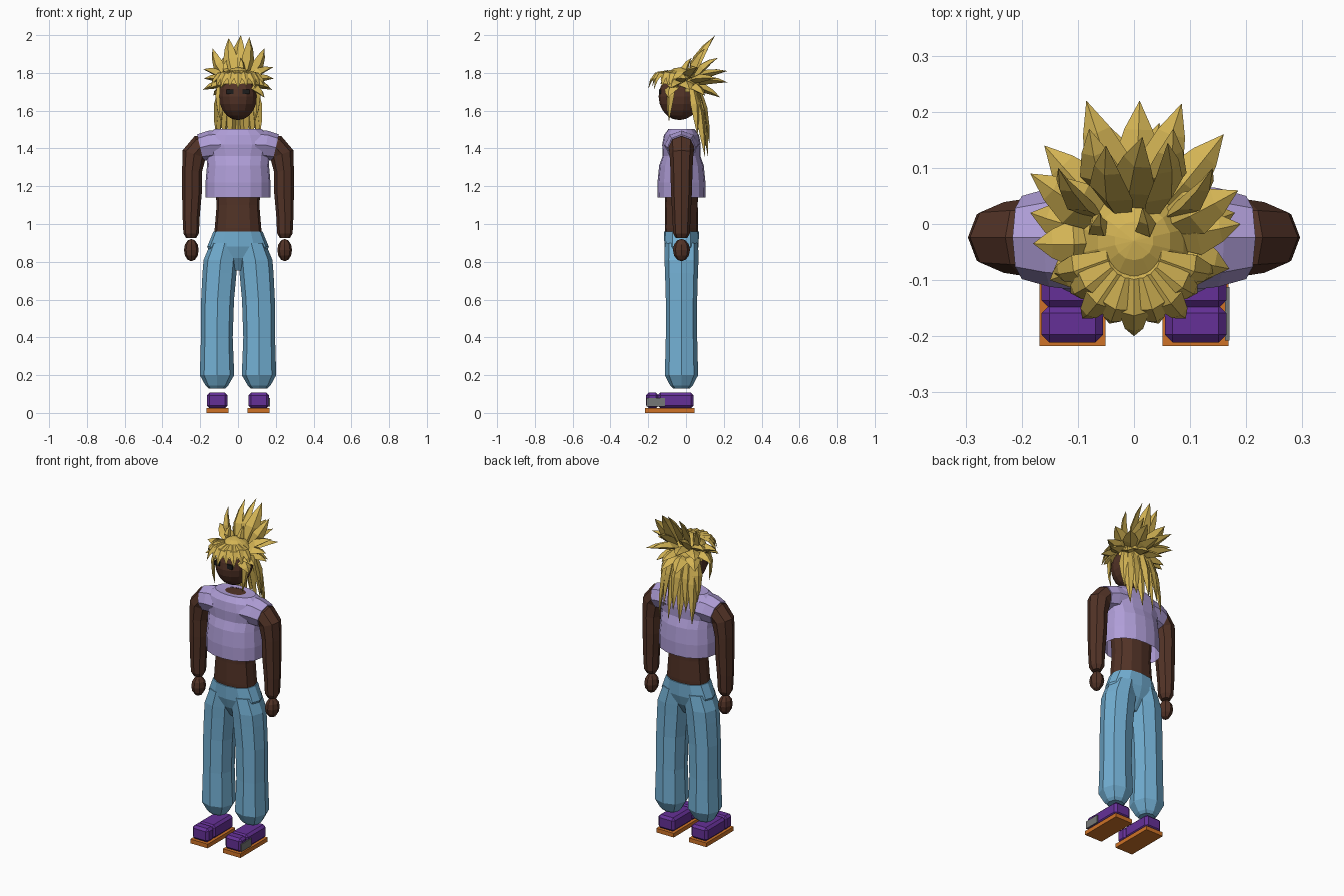
import bpy, bmesh, math
from mathutils import Vector

if "Cube" in bpy.data.objects:
    bpy.data.objects.remove(bpy.data.objects["Cube"])


def material(name, rgb):
    m = bpy.data.materials.new(name)
    m.diffuse_color = (*rgb, 1)
    m.use_nodes = True
    m.node_tree.nodes["Principled BSDF"].inputs["Base Color"].default_value = m.diffuse_color
    return m


SKIN = material("brown skin", (0.085, 0.033, 0.02))
HAIR = material("golden hair", (0.66, 0.46, 0.09))
SHIRT = material("lavender cloth", (0.43, 0.34, 0.68))
PANTS = material("light blue cloth", (0.17, 0.43, 0.65))
SHOE = material("purple shoe", (0.13, 0.03, 0.31))
SOLE = material("orange sole", (0.62, 0.17, 0.02))
GREY = material("grey buckle", (0.18, 0.19, 0.185))
BLACK = material("black eye", (0.012, 0.012, 0.012))


def finish(bm, name, mat):
    bmesh.ops.recalc_face_normals(bm, faces=bm.faces)
    me = bpy.data.meshes.new(name)
    bm.to_mesh(me)
    bm.free()
    me.materials.append(mat)
    ob = bpy.data.objects.new(name, me)
    bpy.context.collection.objects.link(ob)
    return ob


def tube(name, mat, rings, sides=8, upright=False, caps=(True, True), square=1.0, mirror=False):
    """Loft rings (x, y, z, in-plane radius, depth radius) along a path in the xz plane."""
    bm = bmesh.new()
    pts = [Vector(r[:3]) for r in rings]
    loops = []
    for i, (p, r) in enumerate(zip(pts, rings)):
        t = Vector((0, 0, 1)) if upright else (pts[min(i + 1, len(pts) - 1)] - pts[max(i - 1, 0)]).normalized()
        u = Vector((0, 1, 0)).cross(t)
        loop = []
        for k in range(sides):
            a = math.tau * k / sides
            s = 1 + (square - 1) * abs(math.sin(2 * a))
            loop.append(bm.verts.new(p + u * r[3] * s * math.cos(a) + Vector((0, r[4] * s * math.sin(a), 0))))
        loops.append(loop)
    for a, b in zip(loops, loops[1:]):
        for k in range(sides):
            j = (k + 1) % sides
            bm.faces.new((a[k], a[j], b[j], b[k]))
    if caps[0]:
        bm.faces.new(loops[0])
    if caps[1]:
        bm.faces.new(loops[-1])
    ob = finish(bm, name, mat)
    if mirror:
        ob.modifiers.new("mirror", 'MIRROR').use_bisect_axis[0] = False
    return ob


def box(name, mat, lo, hi, bevel=0.0, mirror=False):
    bm = bmesh.new()
    bmesh.ops.create_cube(bm, size=1)
    for v in bm.verts:
        v.co = [(l + h) / 2 + c * (h - l) for l, h, c in zip(lo, hi, v.co)]
    if bevel:
        bmesh.ops.bevel(bm, geom=bm.edges[:], offset=bevel, segments=1, affect='EDGES')
    ob = finish(bm, name, mat)
    if mirror:
        ob.modifiers.new("mirror", 'MIRROR')
    return ob


def ball(name, mat, centre, radii, u=10, v=8, keep=None, mirror=False):
    bm = bmesh.new()
    bmesh.ops.create_uvsphere(bm, u_segments=u, v_segments=v, radius=1)
    for w in bm.verts:
        w.co = [c + r * q for c, r, q in zip(centre, radii, w.co)]
    if keep:
        bmesh.ops.delete(bm, geom=[w for w in bm.verts if not keep(w.co)], context='VERTS')
    ob = finish(bm, name, mat)
    if mirror:
        ob.modifiers.new("mirror", 'MIRROR')
    return ob


def spike(bm, base, tip, width, thick, bulge=0.015):
    """Leaf-shaped hair spike with a diamond cross-section."""
    base, tip = Vector(base), Vector(tip)
    t = (tip - base).normalized()
    out = (base + tip) / 2 - Vector((0, -0.02, 1.66))
    side = t.cross(out).normalized()
    out = side.cross(t).normalized()
    loops = []
    for f, s in ((0, 0.55), (0.4, 1.0), (0.72, 0.6)):
        c = base.lerp(tip, f) + out * bulge * math.sin(math.pi * f)
        loops.append([bm.verts.new(c + d * s) for d in
                      (side * width / 2, out * thick / 2, -side * width / 2, -out * thick / 2)])
    end = bm.verts.new(tip)
    for k in range(4):
        j = (k + 1) % 4
        for a, b in zip(loops, loops[1:]):
            bm.faces.new((a[k], a[j], b[j], b[k]))
        bm.faces.new((loops[-1][k], loops[-1][j], end))
    bm.faces.new(loops[0])


# Shoes
box("shoe_sole", SOLE, (0.051, -0.217, 0), (0.168, 0.045, 0.025), mirror=True)
box("shoe_toe", SHOE, (0.055, -0.211, 0.025), (0.165, -0.145, 0.107), 0.014, True)
box("shoe_heel", SHOE, (0.055, -0.15, 0.025), (0.165, 0.04, 0.107), 0.014, True)
box("shoe_buckle", GREY, (0.162, -0.208, 0.034), (0.17, -0.112, 0.08))

# Trousers
Y = -0.024
tube("trouser_leg", PANTS, [
    (0.112, Y, 0.13, 0.045, 0.045), (0.112, Y, 0.145, 0.06, 0.06), (0.111, Y, 0.2, 0.091, 0.088),
    (0.112, Y, 0.4, 0.084, 0.083), (0.108, Y, 0.6, 0.087, 0.083), (0.098, Y, 0.74, 0.09, 0.087),
    (0.092, Y, 0.81, 0.09, 0.09), (0.07, Y, 0.9, 0.075, 0.088)], upright=True, square=1.06, mirror=True)
tube("trouser_hips", PANTS, [
    (0, Y, 0.755, 0.03, 0.03), (0, Y, 0.82, 0.14, 0.07), (0, Y, 0.88, 0.163, 0.09),
    (0, Y, 0.96, 0.13, 0.093)], sides=12, upright=True, square=1.05)

# Torso
tube("torso", SKIN, [
    (0, Y, 0.93, 0.128, 0.085), (0, Y, 0.98, 0.123, 0.088), (0, Y, 1.1, 0.113, 0.086),
    (0, Y, 1.25, 0.125, 0.088), (0, Y, 1.42, 0.14, 0.07), (0, Y, 1.497, 0.07, 0.045)],
    sides=12, upright=True, square=1.05)

# Cropped shirt, open at the hem and neck
tube("shirt", SHIRT, [
    (0, Y, 1.14, 0.172, 0.126), (0, Y, 1.22, 0.172, 0.127), (0, Y, 1.31, 0.164, 0.118),
    (0, Y, 1.36, 0.167, 0.1), (0, Y, 1.42, 0.19, 0.102), (0, Y, 1.47, 0.165, 0.093),
    (0, Y, 1.502, 0.125, 0.07), (0, Y, 1.5, 0.062, 0.042)],
    sides=16, upright=True, caps=(False, False), square=1.03)
tube("shirt_sleeve", SHIRT, [
    (0.09, Y, 1.42, 0.079, 0.095), (0.15, Y, 1.417, 0.077, 0.088), (0.2, Y, 1.405, 0.071, 0.074)],
    mirror=True)

# Arms and hands
tube("arm", SKIN, [
    (0.15, Y, 1.41, 0.06, 0.07), (0.2, Y, 1.405, 0.067, 0.068), (0.232, Y, 1.37, 0.064, 0.063),
    (0.243, Y, 1.28, 0.053, 0.058), (0.243, Y, 1.18, 0.053, 0.056), (0.248, Y, 1.05, 0.046, 0.049),
    (0.248, Y, 0.95, 0.041, 0.044), (0.248, Y, 0.925, 0.026, 0.03)], mirror=True)
ball("hand", SKIN, (0.247, Y, 0.862), (0.039, 0.045, 0.059), 8, 6, mirror=True)

# Head and eyes
ball("head", SKIN, (0, -0.035, 1.675), (0.103, 0.11, 0.125), 14, 10)
box("eye", BLACK, (0.025, -0.142, 1.688), (0.06, -0.132, 1.713), mirror=True)

# Hair cap, cut higher over the face than at the nape
ball("hair_cap", HAIR, (0, -0.03, 1.7), (0.112, 0.112, 0.13), 14, 10,
     keep=lambda c: c.z > 1.735 - 1.1 * max(0, c.y + 0.05))

# Fringe fanning over the forehead
bm = bmesh.new()
for i in range(9):
    a = math.radians(-90 + (i - 4) * 19)
    r = 0.15 if i % 2 == 0 else 0.135
    d = Vector((math.cos(a), math.sin(a), 0))
    spike(bm, Vector((0, -0.05, 1.81)) + d * 0.045, Vector((0, -0.05, 1.715 + 0.012 * (i % 2))) + d * r,
          0.055, 0.022, 0.03)
finish(bm, "hair_fringe", HAIR)

# Side and back spikes
bm = bmesh.new()
for tip in ((0.085, 0.215, 1.81), (0.01, 0.22, 1.75), (-0.085, 0.22, 1.81), (0.16, 0.16, 1.77),
            (-0.16, 0.14, 1.77), (0.186, 0.06, 1.83), (-0.185, 0.09, 1.82), (0.19, 0.0, 1.77),
            (-0.18, -0.035, 1.77), (0.17, -0.08, 1.72), (-0.15, -0.1, 1.72), (0.14, -0.095, 1.67),
            (0.13, 0.1, 1.68), (-0.13, 0.1, 1.68), (0.045, 0.18, 1.67), (-0.05, 0.18, 1.67),
            (0.18, 0.02, 1.71), (-0.185, 0.02, 1.71)):
    x, y, z = tip
    d = Vector((x, y + 0.03, 0)).normalized()
    spike(bm, Vector((0, -0.03, 1.75 + 0.25 * (z - 1.75))) + d * 0.065, tip, 0.085, 0.045, 0.012)
finish(bm, "hair_side_spikes", HAIR)

# Tall crown spikes
bm = bmesh.new()
for bx, by, tip, w in ((-0.025, 0.02, (-0.05, 0.14, 1.985), 0.085), (0.0, 0.03, (0.015, 0.155, 2.0), 0.09),
                       (0.035, 0.02, (0.06, 0.145, 1.99), 0.085), (-0.07, 0.02, (-0.135, 0.1, 1.93), 0.07),
                       (0.07, 0.02, (0.14, 0.1, 1.93), 0.07), (0.04, 0.05, (0.07, 0.17, 1.88), 0.08),
                       (-0.04, 0.05, (-0.08, 0.17, 1.88), 0.08), (0.015, -0.01, (0.015, 0.03, 1.88), 0.04),
                       (-0.05, -0.01, (-0.06, 0.02, 1.87), 0.04)):
    spike(bm, (bx, by, 1.78), tip, w, 0.04)
finish(bm, "hair_crown_spikes", HAIR)

# Long strands down the back and locks beside the face
bm = bmesh.new()
for i in range(7):
    x = (i - 3) * 0.032
    spike(bm, (x * 0.8, 0.06 - abs(x) * 0.2, 1.74), (x * 1.15, 0.125 - abs(x) * 0.25, (1.35, 1.42)[i % 2]),
          0.06, 0.035, 0.01)
for s in (-1, 1):
    spike(bm, (s * 0.1, -0.065, 1.77), (s * 0.09, -0.09, 1.54), 0.045, 0.025)
    spike(bm, (s * 0.09, 0.03, 1.74), (s * 0.115, 0.06, 1.47), 0.06, 0.03)
finish(bm, "hair_long_strands", HAIR)
